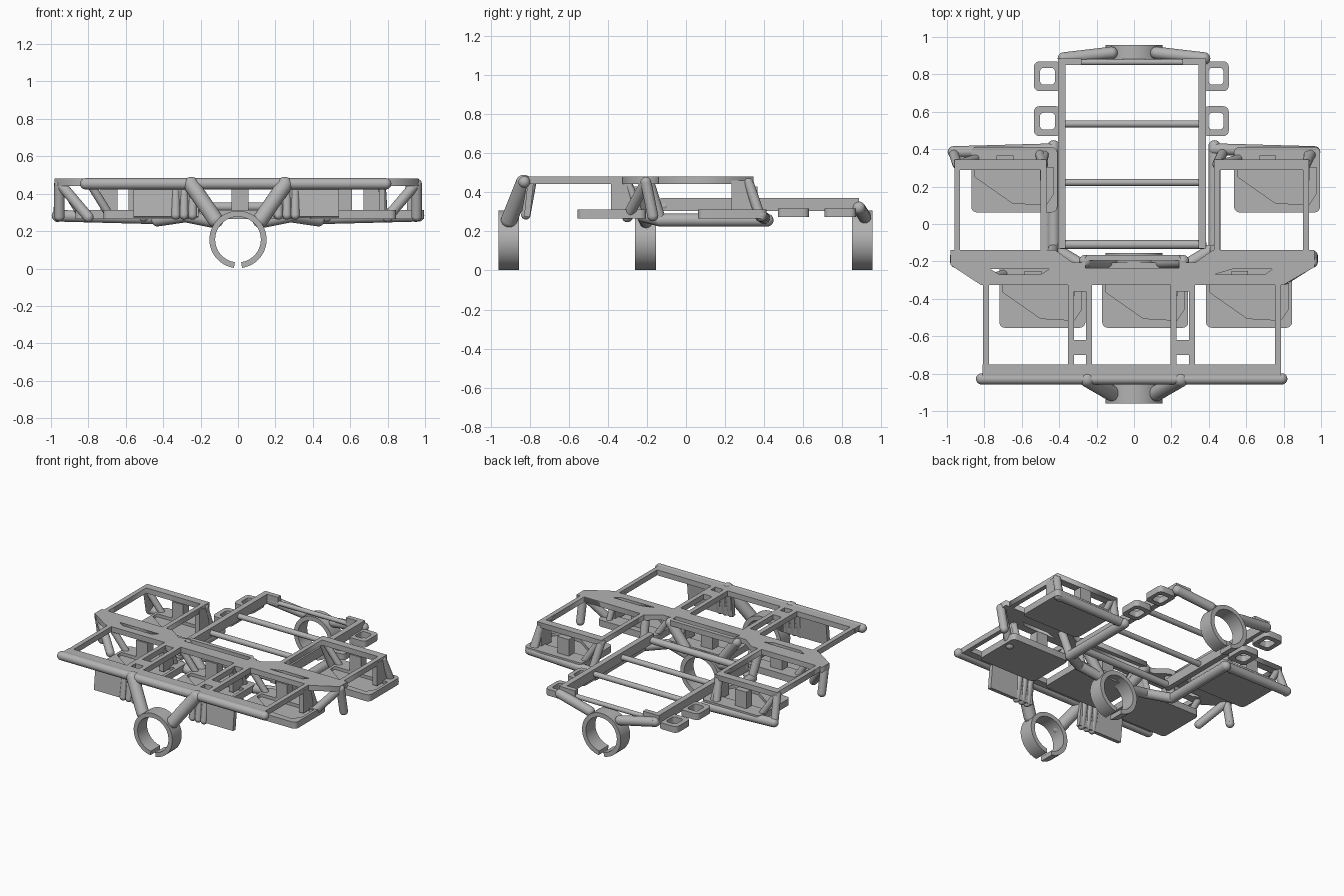
import bpy, math
from mathutils import Vector

cube = bpy.data.objects.get("Cube")
if cube:
    bpy.data.objects.remove(cube)

GREY = (0.45, 0.45, 0.45, 1)
mat = bpy.data.materials.new("plain grey")
mat.use_nodes = True
mat.diffuse_color = GREY
mat.node_tree.nodes["Principled BSDF"].inputs["Base Color"].default_value = GREY


def finish(ob, name, smooth=False):
    ob.name = name
    ob.data.materials.clear()
    ob.data.materials.append(mat)
    bpy.ops.object.select_all(action='DESELECT')
    ob.select_set(True)
    bpy.context.view_layer.objects.active = ob
    if smooth:
        bpy.ops.object.shade_smooth_by_angle(angle=math.radians(35))
    return ob


def box(name, x0, x1, y0, y1, z0, z1):
    bpy.ops.mesh.primitive_cube_add(size=1, location=((x0 + x1) / 2, (y0 + y1) / 2, (z0 + z1) / 2))
    ob = bpy.context.object
    ob.scale = (x1 - x0, y1 - y0, z1 - z0)
    return finish(ob, name)


def tube(name, points, r):
    """Round rods along a path with ball joints at every point."""
    pts = [Vector(p) for p in points]
    for a, b in zip(pts, pts[1:]):
        d = b - a
        bpy.ops.mesh.primitive_cylinder_add(vertices=24, radius=r, depth=d.length, location=(a + b) / 2,
                                            rotation=d.to_track_quat('Z', 'Y').to_euler())
        finish(bpy.context.object, name, True)
    for p in pts:
        bpy.ops.mesh.primitive_uv_sphere_add(segments=24, ring_count=12, radius=r, location=p)
        finish(bpy.context.object, name + "_end", True)


def plate(name, outlines, z0, z1):
    """Extruded flat outline; further outlines become holes."""
    cu = bpy.data.curves.new(name, 'CURVE')
    cu.dimensions = '2D'
    cu.fill_mode = 'BOTH'
    cu.extrude = (z1 - z0) / 2
    for pts in outlines:
        sp = cu.splines.new('POLY')
        sp.points.add(len(pts) - 1)
        for p, (x, y) in zip(sp.points, pts):
            p.co = (x, y, 0, 1)
        sp.use_cyclic_u = True
    ob = bpy.data.objects.new(name, cu)
    bpy.context.collection.objects.link(ob)
    ob.location.z = (z0 + z1) / 2
    finish(ob, name)
    bpy.ops.object.convert(target='MESH')
    return finish(bpy.context.object, name)


def rounded(x0, x1, y0, y1, r):
    corners = [(x1 - r, y1 - r), (x0 + r, y1 - r), (x0 + r, y0 + r), (x1 - r, y0 + r)]
    return [(cx + r * math.cos(a), cy + r * math.sin(a))
            for i, (cx, cy) in enumerate(corners)
            for a in [math.radians(90 * i + 18 * k) for k in range(6)]]


def rect(x0, x1, y0, y1):
    return [(x0, y0), (x1, y0), (x1, y1), (x0, y1)]


def clip_ring(name, y0, y1):
    """Open ring with a gap at the bottom."""
    arc = [math.radians(-82 + 344 * k / 48) for k in range(49)]
    pts = [(0.153 * math.cos(a), 0.153 * math.sin(a)) for a in arc]
    pts += [(0.122 * math.cos(a), 0.122 * math.sin(a)) for a in reversed(arc)]
    ob = plate(name, [pts], 0, y1 - y0)
    ob.rotation_euler.x = math.pi / 2
    ob.location = (0, (y0 + y1) / 2, 0.155)
    finish(ob, name, True)


T0, T1 = 0.442, 0.48    # top frame heights
TUBE_Z = 0.258

# Clip rings with their struts
for name, y in (("front_ring", -0.96), ("middle_ring", -0.26), ("rear_ring", 0.85)):
    clip_ring(name, y, y + 0.106)
for s in (-1, 1):
    tube("front_strut", [(s * 0.25, -0.83, 0.448), (s * 0.12, -0.905, 0.26)], 0.042)
    tube("middle_strut", [(s * 0.26, -0.2, 0.445), (s * 0.12, -0.205, 0.26)], 0.035)
    tube("rear_strut", [(s * 0.375, 0.885, 0.32), (s * 0.12, 0.915, 0.275)], 0.033)
    tube("lower_side_tube", [(s * 0.43, 0.415, TUBE_Z), (s * 0.43, -0.13, TUBE_Z), (s * 0.28, -0.22, 0.28),
                             (s * 0.13, -0.205, 0.25)], 0.033)

# Front edge of the top frame
box("front_edge", -0.81, 0.785, -0.83, -0.75, T0, T1)
tube("front_tube", [(-0.815, -0.828, 0.453), (0.79, -0.828, 0.453)], 0.03)

# Central cross plate with long slots
plate("cross_plate", [
    [(-0.98, -0.14), (-0.98, -0.22), (-0.82, -0.325), (0.8, -0.325), (0.965, -0.23), (0.965, -0.14),
     (0.42, -0.14), (0.33, -0.205), (0.26, -0.205), (0.24, -0.165), (-0.25, -0.165), (-0.28, -0.205),
     (-0.33, -0.205), (-0.42, -0.14)],
    [(-0.77, -0.24), (-0.45, -0.24), (-0.5, -0.27), (-0.72, -0.27)],
    [(0.43, -0.27), (0.7, -0.27), (0.74, -0.24), (0.53, -0.24)],
    rect(-0.26, 0.24, -0.235, -0.195)], T0, T1)

# Front frame bars, in pairs joined by a bridge
for x in (-0.79, -0.337, -0.24, 0.212, 0.31, 0.77):
    box("front_frame_bar", x - 0.016, x + 0.016, -0.76, -0.31, T0, T1)
for x in (-0.288, 0.261):
    box("bar_bridge", x - 0.06, x + 0.06, -0.70, -0.62, T0, T1)
    box("bar_root", x - 0.06, x + 0.06, -0.36, -0.31, T0, T1)
    for dx in (-0.045, 0, 0.045):
        tube("front_finger", [(x + dx, -0.79, 0.45), (x + dx, -0.82, 0.285)], 0.024)

# Hanging front plates
for x0 in (-0.56, 0.19):
    ob = box("hanging_plate", x0, x0 + 0.35, -0.82, -0.79, 0.275, 0.445)
    ob.rotation_euler.x = math.radians(-6)

# Rear side frames: rails, back bar and legs down to the lower tubes
for xa, xb, end in ((-0.945, -0.485, -0.965), (0.445, 0.92, 0.965)):
    plate("rear_frame", [rect(xa - 0.016, xb + 0.016, -0.16, 0.345), rect(xa + 0.016, xb - 0.016, -0.14, 0.29)], T0, T1)
    s = math.copysign(1, end)
    tube("rear_lower_tube", [(s * 0.43, 0.4, TUBE_Z + 0.01), (end, 0.385, 0.282)], 0.031)
    for x in (xa, xb):
        tube("rear_leg", [(x, 0.32, 0.452), (x + (0.03 if s > 0 else -0.02), 0.38, 0.275)], 0.026)
    tube("side_leg", [(s * 0.955, -0.205, 0.452), (s * 0.955, -0.17, 0.28)], 0.028)
    tube("side_brace", [(s * 0.95, -0.205, 0.452), (s * 0.8, -0.3, 0.275)], 0.028)
    tube("inner_brace", [(s * 0.45, -0.19, 0.452), (s * 0.43, -0.13, TUBE_Z)], 0.028)

# Switch trays: recessed rounded plates with upright posts
TRAYS = [(-0.49, -0.205), (0.06, -0.205), (0.615, -0.205), (-0.64, 0.412), (0.765, 0.412)]
RECESS = [(-0.21, -0.11), (-0.21, -0.16), (-0.01, -0.3), (0.17, -0.31), (0.21, -0.25), (0.21, -0.11)]
for cx, back in TRAYS:
    plate("tray_rim", [rounded(cx - 0.23, cx + 0.23, back - 0.35, back, 0.03),
                       [(cx + x, back + y) for x, y in RECESS]], 0.285, 0.312)
    plate("tray_floor", [rounded(cx - 0.23, cx + 0.23, back - 0.35, back, 0.03)], 0.265, 0.29)
    box("tray_post", cx - 0.095, cx - 0.005, back - 0.11, back - 0.045, 0.3, 0.43)
    box("tray_side_post", cx + 0.138, cx + 0.172, back - 0.18, back - 0.07, 0.3, 0.46)
    tube("tray_brace", [(cx + 0.155, back - 0.09, 0.45), (cx + 0.165, back - 0.035, 0.29)], 0.02)
    tube("tray_left_brace", [(cx - 0.3, back - 0.09, 0.452), (cx - 0.2, back - 0.06, 0.29)], 0.022)

# Central open box
for x0, x1 in ((-0.405, -0.365), (0.345, 0.385)):
    box("box_side_rail", x0, x1, -0.13, 0.88, 0.305, 0.372)
for x0, x1 in ((-0.405, -0.28), (0.26, 0.385)):
    box("box_rear_corner", x0, x1, 0.85, 0.885, 0.305, 0.372)
tube("box_rear_bar", [(-0.37, 0.865, 0.325), (0.35, 0.865, 0.325)], 0.016)
for y in (0.535, 0.222):
    tube("box_cross_bar", [(-0.37, y, 0.335), (0.35, y, 0.335)], 0.019)
tube("box_front_bar", [(-0.385, -0.11, 0.33), (0.365, -0.11, 0.33)], 0.024)

# Square eyelets beside the box
for x0, x1 in ((-0.535, -0.39), (0.37, 0.507)):
    for y in (0.47, 0.71):
        plate("eyelet", [rounded(x0, x1, y, y + 0.16, 0.03),
                         rounded((x0 + x1) / 2 - 0.04, (x0 + x1) / 2 + 0.04, y + 0.035, y + 0.125, 0.02)], 0.273, 0.318)
